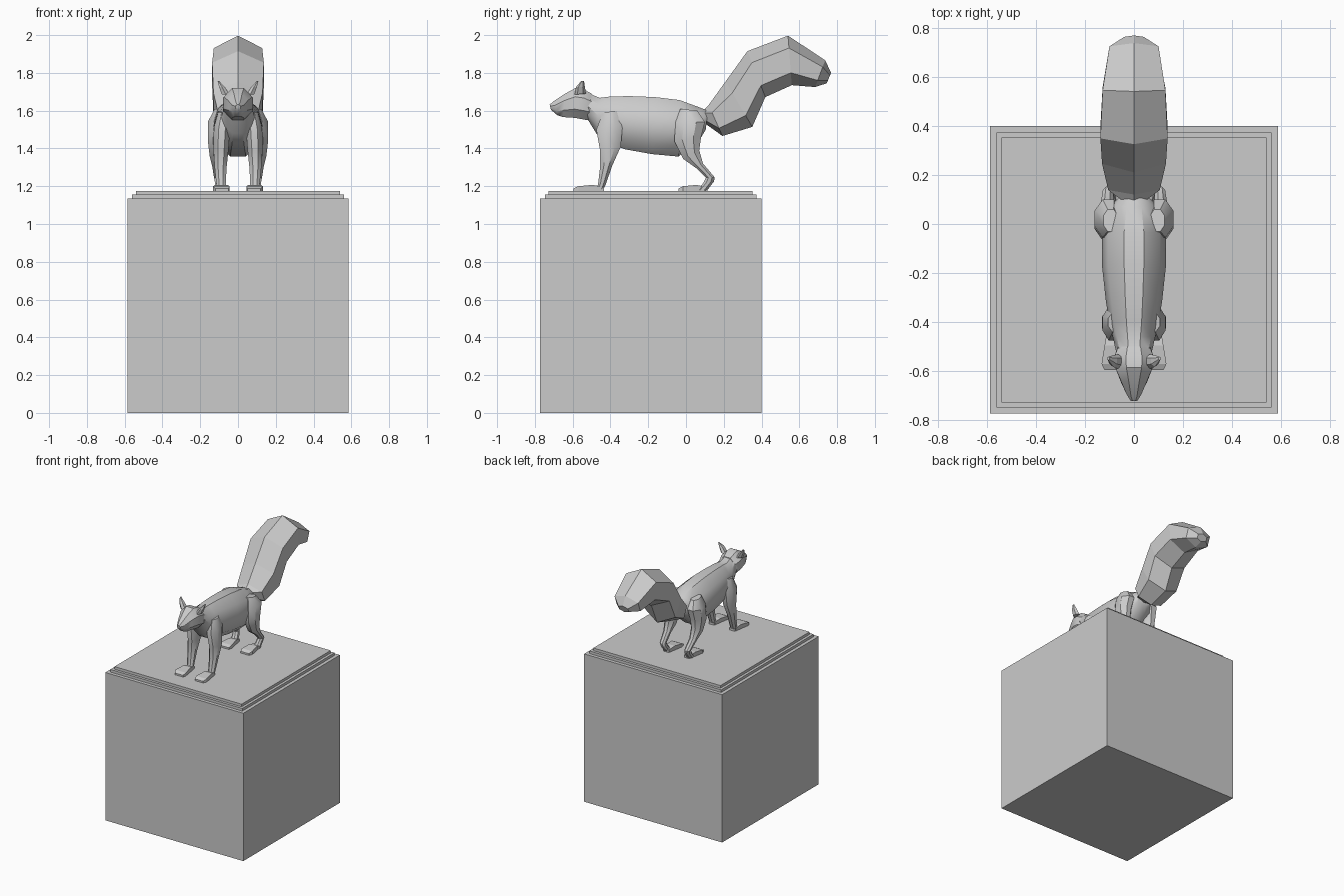
import bpy, bmesh, math
from mathutils import Vector


def loft(name, rings, n, offset=0.0, smooth=False, mirror=False):
    """Skin a tube through rings (y1, z1, y2, z2, x centre, half width);
    1 and 2 are the two opposite ends of each ring in side view."""
    angles = [2 * math.pi * (i + offset) / n for i in range(n)]
    cm = max(abs(math.cos(a)) for a in angles)
    sm = max(abs(math.sin(a)) for a in angles)
    bm = bmesh.new()
    loops = []
    for y1, z1, y2, z2, cx, hw in rings:
        c = Vector((cx, (y1 + y2) / 2, (z1 + z2) / 2))
        h = Vector((0, (y1 - y2) / 2, (z1 - z2) / 2))
        loops.append([bm.verts.new(c + h * math.cos(a) / cm
                                   + Vector((hw * math.sin(a) / sm, 0, 0)))
                      for a in angles])
    for r, s in zip(loops, loops[1:]):
        for i in range(n):
            j = (i + 1) % n
            bm.faces.new((r[i], r[j], s[j], s[i]))
    bm.faces.new(loops[0])
    bm.faces.new(loops[-1])
    bmesh.ops.recalc_face_normals(bm, faces=bm.faces)
    me = bpy.data.meshes.new(name)
    bm.to_mesh(me)
    bm.free()
    ob = bpy.data.objects.new(name, me)
    bpy.context.collection.objects.link(ob)
    if smooth:
        bpy.ops.object.select_all(action='DESELECT')
        ob.select_set(True)
        bpy.context.view_layer.objects.active = ob
        bpy.ops.object.shade_smooth_by_angle(angle=math.radians(35))
    if mirror:
        m = ob.modifiers.new("mirror", 'MIRROR')
        m.use_mirror_merge = False
    return ob


# Stepped pedestal
for name, half, z0, z1 in (("pedestal_block", 0.586, 0, 1.135),
                           ("lower_step", 0.56, 1.135, 1.155),
                           ("upper_step", 0.54, 1.155, 1.175)):
    bpy.ops.mesh.primitive_cube_add(size=1, location=(0, -0.187, (z0 + z1) / 2))
    block = bpy.context.object
    block.name = name
    block.scale = (2 * half, 2 * half, z1 - z0)

# Body from rump to neck
loft("body", [
    (0.115, 1.60, 0.105, 1.50, 0, 0.06),
    (0.07, 1.618, 0.075, 1.45, 0, 0.10),
    (-0.034, 1.656, -0.04, 1.357, 0, 0.13),
    (-0.166, 1.672, -0.18, 1.37, 0, 0.13),
    (-0.30, 1.677, -0.32, 1.395, 0, 0.115),
    (-0.40, 1.675, -0.42, 1.43, 0, 0.10),
    (-0.457, 1.668, -0.475, 1.48, 0, 0.085),
    (-0.51, 1.69, -0.515, 1.545, 0, 0.075),
    (-0.54, 1.70, -0.54, 1.57, 0, 0.065)], 10, 0.5, True)

# Head tapering to the nose
loft("head", [
    (-0.50, 1.69, -0.50, 1.55, 0, 0.065),
    (-0.545, 1.715, -0.535, 1.552, 0, 0.08),
    (-0.585, 1.72, -0.59, 1.562, 0, 0.075),
    (-0.64, 1.69, -0.65, 1.566, 0, 0.052),
    (-0.70, 1.65, -0.68, 1.575, 0, 0.03),
    (-0.722, 1.632, -0.715, 1.605, 0, 0.014)], 8, 0.5, True)

# Pointed ears
loft("ears", [
    (-0.59, 1.685, -0.53, 1.69, 0.065, 0.02),
    (-0.582, 1.725, -0.535, 1.725, 0.085, 0.015),
    (-0.555, 1.757, -0.54, 1.757, 0.104, 0.004)], 6, 0, False, True)

# Bushy six-sided tail
loft("tail", [
    (0.09, 1.60, 0.09, 1.54, 0, 0.04),
    (0.12, 1.63, 0.193, 1.466, 0, 0.105),
    (0.21, 1.755, 0.351, 1.514, 0, 0.13),
    (0.325, 1.915, 0.42, 1.672, 0, 0.137),
    (0.54, 1.997, 0.56, 1.735, 0, 0.128),
    (0.737, 1.867, 0.684, 1.725, 0, 0.10),
    (0.768, 1.80, 0.745, 1.745, 0, 0.04)], 6)

# Front legs
loft("front_legs", [
    (-0.44, 1.59, -0.36, 1.60, 0.075, 0.03),
    (-0.475, 1.50, -0.335, 1.53, 0.085, 0.043),
    (-0.455, 1.39, -0.345, 1.41, 0.09, 0.04),
    (-0.455, 1.30, -0.39, 1.31, 0.092, 0.032),
    (-0.465, 1.215, -0.425, 1.21, 0.09, 0.025),
    (-0.475, 1.18, -0.438, 1.18, 0.088, 0.025)], 8, 0.5, True, True)

# Hind legs with thigh and hock
loft("hind_legs", [
    (-0.03, 1.61, 0.06, 1.60, 0.095, 0.03),
    (-0.055, 1.54, 0.10, 1.54, 0.105, 0.055),
    (-0.062, 1.44, 0.08, 1.46, 0.112, 0.048),
    (-0.015, 1.345, 0.07, 1.39, 0.112, 0.038),
    (0.055, 1.295, 0.09, 1.32, 0.11, 0.026),
    (0.105, 1.245, 0.152, 1.247, 0.105, 0.022),
    (0.09, 1.215, 0.148, 1.225, 0.10, 0.022),
    (0.06, 1.18, 0.112, 1.178, 0.095, 0.026)], 8, 0.5, True, True)

# Feet
for name, heel, toe in (("front_feet", -0.435, -0.595), ("hind_feet", 0.115, -0.04)):
    loft(name, [
        (heel, 1.195, heel, 1.175, 0.088, 0.022),
        (heel - 0.06, 1.207, heel - 0.06, 1.175, 0.088, 0.032),
        (toe + 0.025, 1.20, toe + 0.025, 1.175, 0.088, 0.044),
        (toe, 1.188, toe, 1.175, 0.085, 0.035)], 4, 0.5, False, True)
